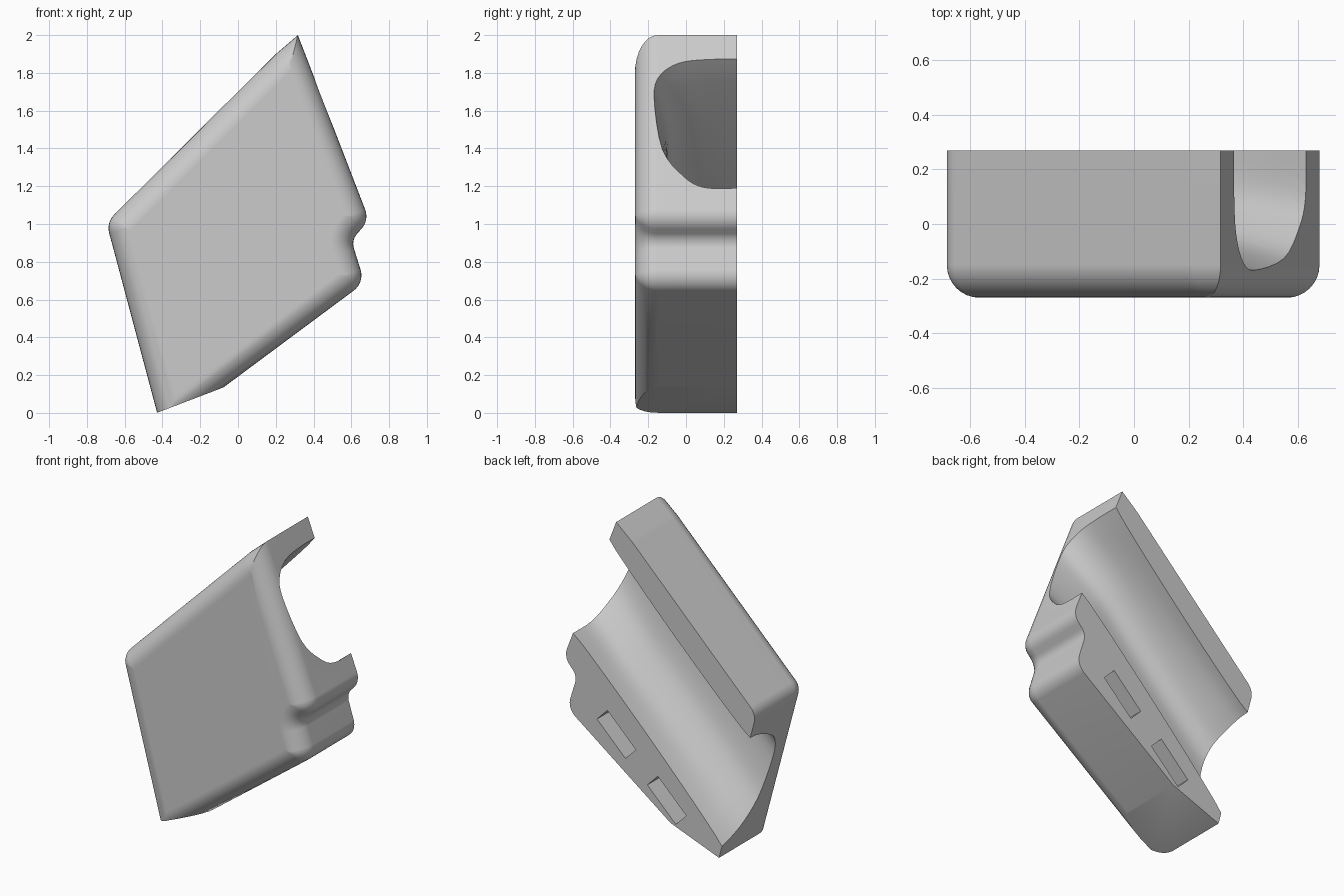
import bpy, bmesh, math
from mathutils import Vector, Matrix

cube = bpy.data.objects.get("Cube")
if cube:
    bpy.data.objects.remove(cube)

BACK, FRONT = 0.27, -0.27
INSET, ROUND = 0.12, 0.12

grey = bpy.data.materials.new("plain grey")
grey.use_nodes = True
grey.diffuse_color = (0.6, 0.6, 0.6, 1)
grey.node_tree.nodes["Principled BSDF"].inputs["Base Color"].default_value = (0.6, 0.6, 0.6, 1)

# Side outline, counter-clockwise: x, z, corner radius
CORNERS = [(-0.40, -0.105, 0), (0.67, 0.69, 0.1), (0.6, 0.915, 0.08),
           (0.695, 1.02, 0.1), (0.317, 2.0, 0), (0.2, 1.9, 0.5), (-0.697, 1.008, 0.1)]


def outline(inset):
    """Rounded outline moved inwards by a constant distance."""
    pts = [Vector(c[:2]) for c in CORNERS]
    n = len(pts)
    dirs = [(pts[(i + 1) % n] - pts[i]).normalized() for i in range(n)]
    loop = []
    for i in range(n):
        d0, d1, r = dirs[i - 1], dirs[i], CORNERS[i][2]
        n0, n1 = Vector((-d0.y, d0.x)), Vector((-d1.y, d1.x))
        half = (n0 + n1) / (1 + n0.dot(n1))
        p = pts[i] + half * inset
        if r == 0:
            loop.append(p)
            continue
        turn = math.atan2(d0.x * d1.y - d0.y * d1.x, d0.dot(d1))
        side = 1 if turn > 0 else -1
        radius = max(r - side * inset, 0.003)
        centre = p + half * side * radius
        start = -n0 * side * radius
        for k in range(9):
            loop.append(centre + Matrix.Rotation(turn * k / 8, 2) @ start)
    return loop


def loft(name, rings):
    """Closed solid through rings with equal point counts."""
    bm = bmesh.new()
    rows = [[bm.verts.new(p) for p in ring] for ring in rings]
    m = len(rows[0])
    for a, b in zip(rows, rows[1:]):
        for j in range(m):
            k = (j + 1) % m
            bm.faces.new((a[j], a[k], b[k], b[j]))
    bm.faces.new(rows[0][::-1])
    bm.faces.new(rows[-1])
    bmesh.ops.recalc_face_normals(bm, faces=bm.faces)
    mesh = bpy.data.meshes.new(name)
    bm.to_mesh(mesh)
    bm.free()
    ob = bpy.data.objects.new(name, mesh)
    bpy.context.collection.objects.link(ob)
    return ob


def carve(target, cutter):
    mod = target.modifiers.new("carve", 'BOOLEAN')
    mod.operation, mod.solver, mod.object = 'DIFFERENCE', 'EXACT', cutter
    bpy.context.view_layer.objects.active = target
    bpy.ops.object.modifier_apply(modifier=mod.name)
    bpy.data.objects.remove(cutter)


# Body with a rounded front rim
layers = [(BACK, 0)]
for k in range(9):
    a = math.pi / 2 * k / 8
    layers.append((FRONT + ROUND * (1 - math.sin(a)), INSET * (1 - math.cos(a))))
body = loft("grip_half_shell", [[(p.x, y, p.y) for p in outline(d)] for y, d in layers])

# Flat cut across the bottom corner
bm = bmesh.new()
bm.from_mesh(body.data)
cut = bmesh.ops.bisect_plane(bm, geom=bm.verts[:] + bm.edges[:] + bm.faces[:], dist=1e-5,
                             plane_co=(-0.43, 0, 0), plane_no=(0.13, 0, -0.34), clear_outer=True)
rim = [e for e in cut["geom_cut"] if isinstance(e, bmesh.types.BMEdge)]
bmesh.ops.contextual_create(bm, geom=rim)
bmesh.ops.recalc_face_normals(bm, faces=bm.faces)
bm.to_mesh(body.data)
bm.free()


def smooth_path(pts, steps=4):
    """Catmull-Rom curve through the points."""
    ext = [pts[0]] + pts + [pts[-1]]
    out = []
    for a, b, c, d in zip(ext, ext[1:], ext[2:], ext[3:]):
        for s in range(steps):
            t = s / steps
            out.append(b + (c - a) * t / 2 + (2 * a - 5 * b + 4 * c - d) * t * t / 2
                       + (3 * b - a - 3 * c + d) * t ** 3 / 2)
    return out + [pts[-1]]


# Channel sections: position across the channel, share of the full depth
LOW_END = [(0.375, -0.1), (0.375, 0), (0.43, 0.4), (0.513, 0.7), (0.63, 0.9),
           (0.84, 1), (0.95, 0.88), (1.01, 0.6), (1.055, 0.2), (1.06, -0.1)]
MOUTH = [(0.396, -0.1), (0.396, 0), (0.4, 0.4), (0.46, 0.65), (0.6, 0.9),
         (0.87, 1), (0.98, 0.93), (1.045, 0.7), (1.064, 0.35), (1.066, -0.1)]
low_end, mouth = [smooth_path([Vector(p) for p in s]) for s in (LOW_END, MOUTH)]


def ring_at(t):
    inside = min(max(t, 0), 1)
    depth = 0.34 + 0.04 * t + 0.06 * max(0, (t - 0.75) / 0.25) ** 1.5
    pinch = 1 - 0.065 * math.sqrt(abs(math.sin(math.pi * inside)))
    ring = []
    for a, b in zip(low_end, mouth):
        v, share = a.lerp(b, t)
        w = (0.72 + (v - 0.72) * pinch) * math.sqrt(2)
        z0 = (w - 0.43) / 1.258
        z1 = (w + 1.086) / 1.383
        x, z = Vector((z0 - w, z0)).lerp(Vector((z1 - w, z1)), t)
        ring.append((x, BACK - depth * share, z))
    return ring


carve(body, loft("channel_cutter", [ring_at(-0.1 + 1.2 * i / 24) for i in range(25)]))

# Two deep slots in the flat back face
for x, z in ((0.315, 0.61), (-0.05, 0.276)):
    along, across = Vector((0.71, 0, 0.7)) * 0.145, Vector((-0.7, 0, 0.71)) * 0.054
    rings = []
    for y in (BACK - 0.15, BACK + 0.05):
        c = Vector((x, y, z))
        rings.append([c + along + across, c - along + across, c - along - across, c + along - across])
    carve(body, loft("slot_cutter", rings))

# Surface finish
body.data.materials.clear()
body.data.materials.append(grey)
for face in body.data.polygons:
    face.material_index = 0
bpy.ops.object.select_all(action='DESELECT')
body.select_set(True)
bpy.context.view_layer.objects.active = body
bpy.ops.object.shade_smooth_by_angle(angle=math.radians(30))
flatten = body.modifiers.new("even_shading", 'WEIGHTED_NORMAL')
flatten.keep_sharp = True
